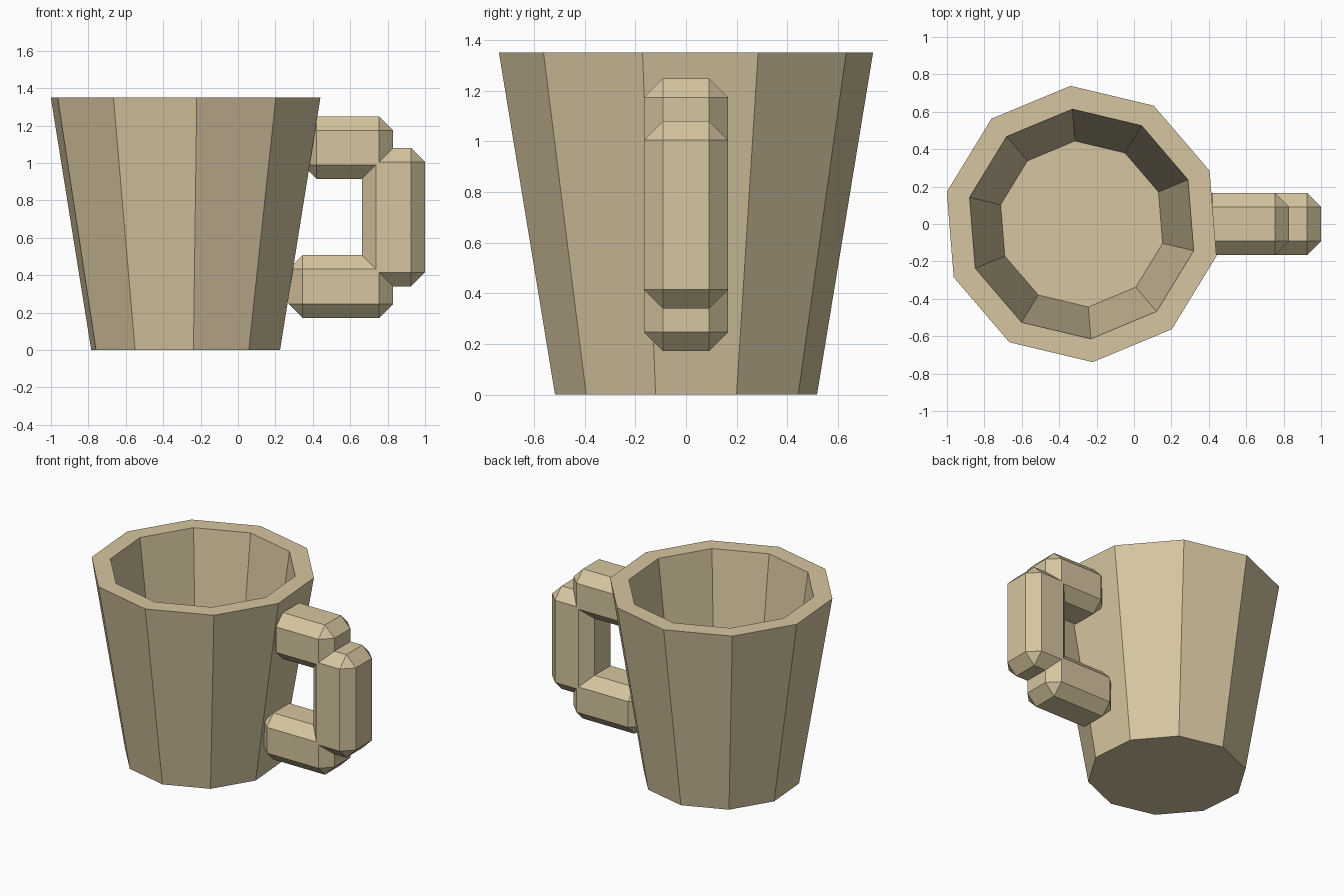
import bpy, bmesh, math

if "Cube" in bpy.data.objects:
    bpy.data.objects.remove(bpy.data.objects["Cube"])

clay = bpy.data.materials.new("tan_clay")
clay.diffuse_color = (0.67, 0.56, 0.35, 1)
clay.use_nodes = True
clay.node_tree.nodes["Principled BSDF"].inputs["Base Color"].default_value = clay.diffuse_color


def finish(name, bm):
    bmesh.ops.recalc_face_normals(bm, faces=bm.faces)
    mesh = bpy.data.meshes.new(name)
    bm.to_mesh(mesh)
    bm.free()
    mesh.materials.append(clay)
    obj = bpy.data.objects.new(name, mesh)
    bpy.context.collection.objects.link(obj)
    return obj


# Ten-sided tapered cup: outer wall, rim, inner wall and floor
SIDES, TURN, CUP_X = 10, math.radians(-13.4), -0.28
profile = [(0.519, 0.0), (0.741, 1.35), (0.616, 1.35), (0.445, 0.10)]
bm = bmesh.new()
rings = []
for r, z in profile:
    angles = [TURN + 2 * math.pi * i / SIDES for i in range(SIDES)]
    rings.append([bm.verts.new((CUP_X + r * math.cos(a), r * math.sin(a), z))
                  for a in angles])
for low, high in zip(rings, rings[1:]):
    for i in range(SIDES):
        j = (i + 1) % SIDES
        bm.faces.new((low[i], low[j], high[j], high[i]))
bm.faces.new(rings[0])
bm.faces.new(rings[-1])
finish("cup", bm)


# Chamfered bars of the handle, given by x and z extents
def bar(name, x0, x1, z0, z1, half_y=0.166, chamfer=0.075):
    bm = bmesh.new()
    bmesh.ops.create_cube(bm, size=1)
    bmesh.ops.scale(bm, vec=(x1 - x0, 2 * half_y, z1 - z0), verts=bm.verts)
    bmesh.ops.translate(bm, vec=((x0 + x1) / 2, 0, (z0 + z1) / 2), verts=bm.verts)
    bmesh.ops.bevel(bm, geom=bm.edges[:], offset=chamfer, segments=1,
                    affect='EDGES', profile=0.5)
    finish(name, bm)


bar("handle_top", 0.345, 0.83, 0.915, 1.248)
bar("handle_grip", 0.663, 1.0, 0.34, 1.08)
bar("handle_bottom", 0.27, 0.83, 0.172, 0.507)
